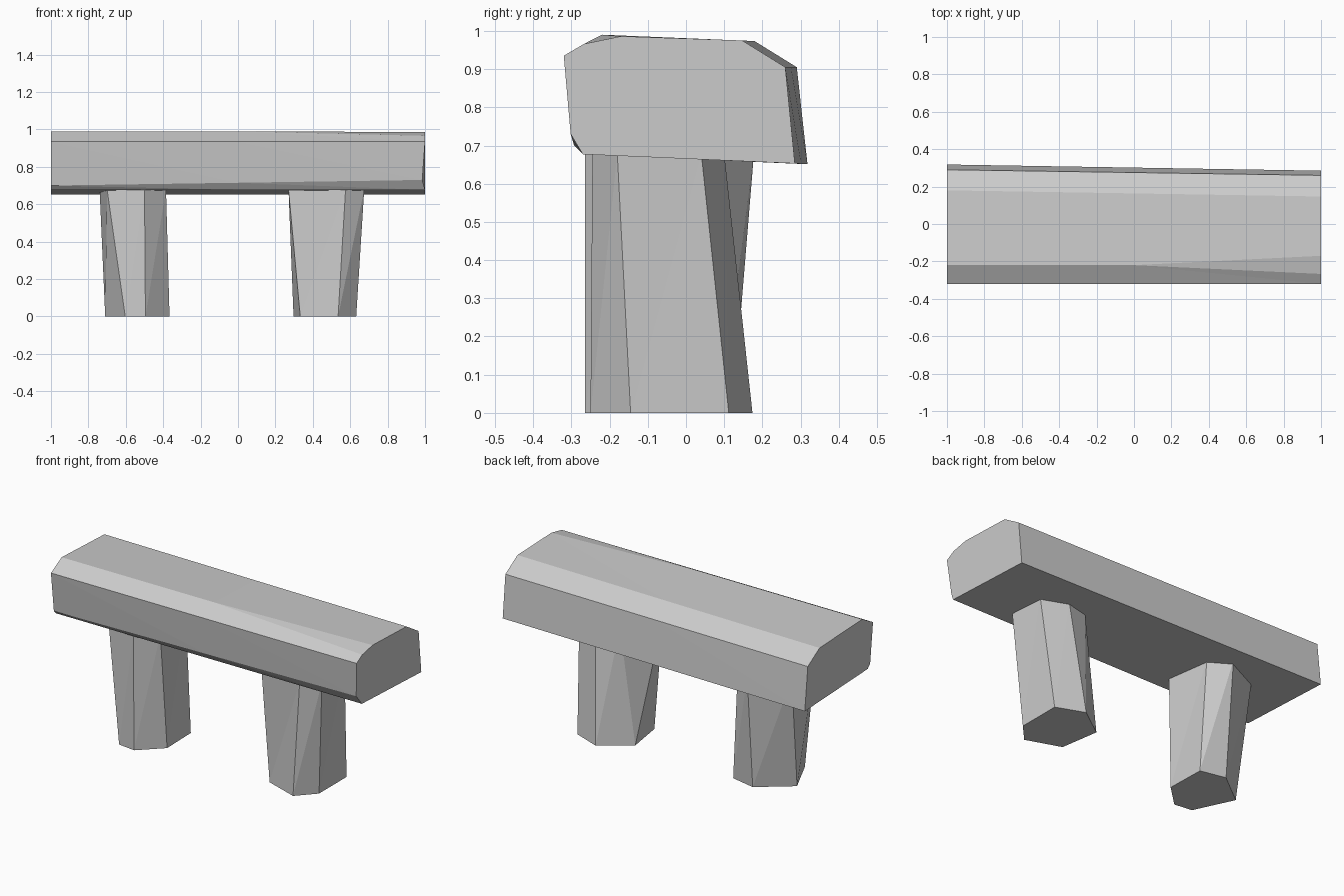
import bpy
import bmesh
from mathutils import Vector

old = bpy.data.objects.get("Cube")
if old:
    bpy.data.objects.remove(old, do_unlink=True)

stone = bpy.data.materials.new("grey_stone")
stone.use_nodes = True
colour = (0.6, 0.6, 0.6, 1)
stone.diffuse_color = colour
stone.node_tree.nodes["Principled BSDF"].inputs["Base Color"].default_value = colour


def loft(name, rings):
    """Skin a stack of matching rings with flat triangles and cap both ends."""
    bm = bmesh.new()
    loops = [[bm.verts.new(p) for p in ring] for ring in rings]
    for low, high in zip(loops, loops[1:]):
        for i in range(len(low)):
            j = (i + 1) % len(low)
            bm.faces.new((low[i], low[j], high[j]))
            bm.faces.new((low[i], high[j], high[i]))
    bm.faces.new(loops[0][::-1])
    bm.faces.new(loops[-1])
    bmesh.ops.remove_doubles(bm, verts=bm.verts, dist=0.0005)
    bmesh.ops.recalc_face_normals(bm, faces=bm.faces)
    mesh = bpy.data.meshes.new(name)
    bm.to_mesh(mesh)
    bm.free()
    mesh.materials.append(stone)
    obj = bpy.data.objects.new(name, mesh)
    bpy.context.collection.objects.link(obj)
    return obj


# Seat slab: worn end profiles as (y, z); the front top edge forks at mid-length
right_profile = [(-.27, .677), (.318, .651), (.29, .905), (.18, .973),
                 (-.22, .99), (-.22, .99), (-.32, .935), (-.293, .70)]
left_profile = [(-.27, .677), (.285, .653), (.26, .905), (.147, .975),
                (-.17, .986), (-.267, .966), (-.32, .935), (-.302, .73)]
right_end = [Vector((-1, y, z)) for y, z in right_profile]
left_end = [Vector((1, y, z)) for y, z in left_profile]
middle = [(a + b) / 2 for a, b in zip(right_end, left_end)]
for i in (4, 5):
    middle[i] = Vector((0, -.22, .99))
left_end[7].x = .985
loft("seat_slab", [right_end, middle, left_end])


# Rough six-sided legs: foot and top outlines as (x, y)
def leg(name, foot, top):
    loft(name, [[(x, y, 0) for x, y in foot], [(x, y, .68) for x, y in top]])


leg("right_leg",
    [(-.366, -.14), (-.372, .09), (-.522, .122), (-.71, -.024), (-.603, -.25), (-.495, -.264)],
    [(-.385, -.176), (-.41, .10), (-.525, .178), (-.74, .068), (-.70, -.21), (-.50, -.265)])
leg("left_leg",
    [(.632, -.145), (.632, .112), (.47, .174), (.297, .05), (.333, -.18), (.535, -.25)],
    [(.675, -.18), (.67, .04), (.524, .10), (.387, .065), (.27, -.17), (.575, -.245)])
